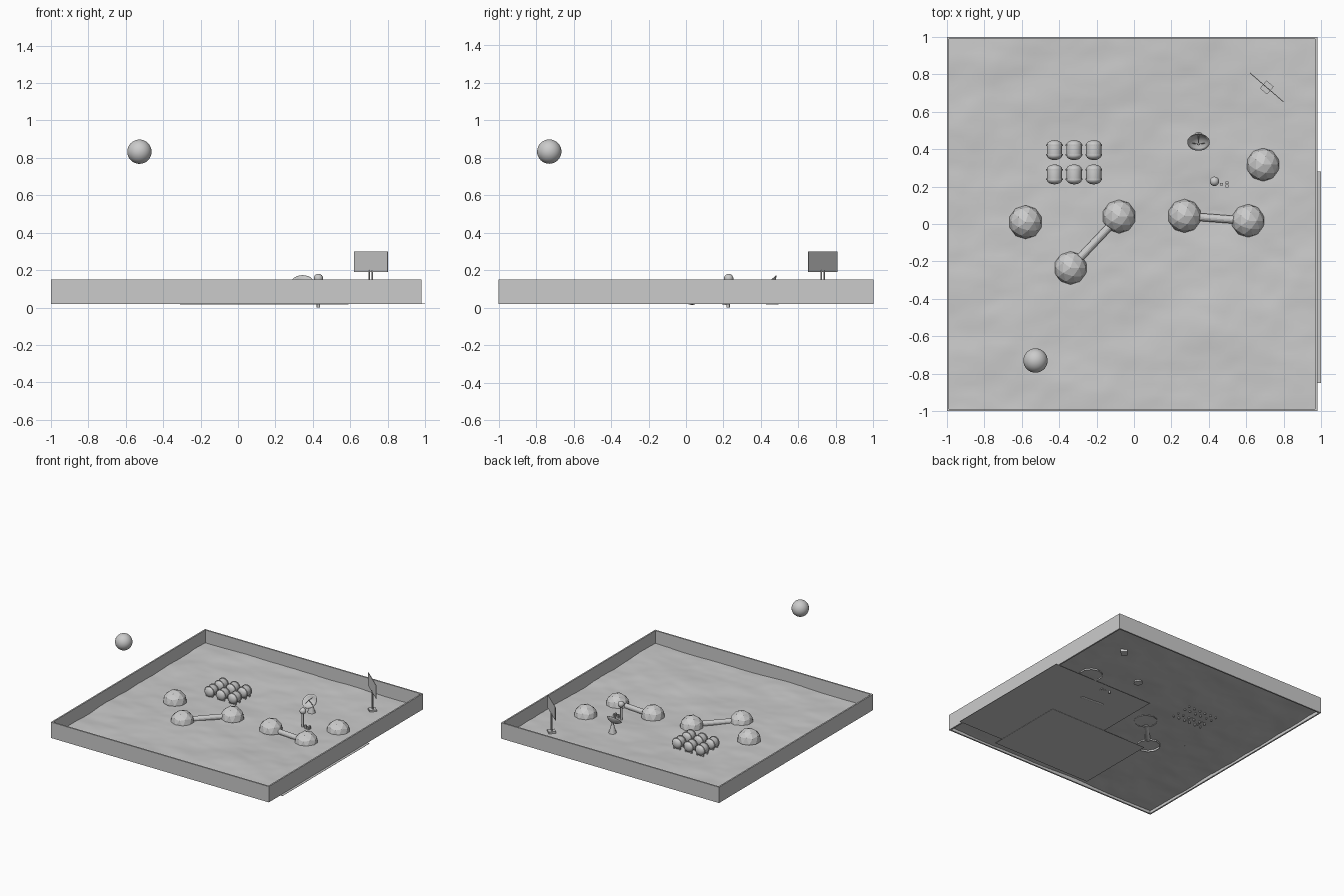
import bpy, bmesh, math
from mathutils import Vector, Matrix, noise

if "Cube" in bpy.data.objects:
    bpy.data.objects.remove(bpy.data.objects["Cube"])


def make(name, bm, smooth=False, loc=(0, 0, 0), rot=None):
    me = bpy.data.meshes.new(name)
    bm.to_mesh(me)
    bm.free()
    for p in me.polygons:
        p.use_smooth = smooth
    ob = bpy.data.objects.new(name, me)
    bpy.context.collection.objects.link(ob)
    ob.matrix_world = Matrix.Translation(loc) @ (rot or Matrix())
    return ob


def box(name, center, size, angle=0):
    bm = bmesh.new()
    bmesh.ops.create_cube(bm, size=1)
    bmesh.ops.scale(bm, vec=size, verts=bm.verts)
    return make(name, bm, loc=center, rot=Matrix.Rotation(angle, 4, 'Z'))


def rod(name, a, b, r1, r2=None, segs=16):
    a, b = Vector(a), Vector(b)
    bm = bmesh.new()
    bmesh.ops.create_cone(bm, cap_ends=True, segments=segs, radius1=r1,
                          radius2=r1 if r2 is None else r2, depth=(b - a).length)
    q = Vector((0, 0, 1)).rotation_difference(b - a).to_matrix().to_4x4()
    return make(name, bm, loc=(a + b) / 2, rot=q)


def ball(name, loc, r):
    bm = bmesh.new()
    bmesh.ops.create_uvsphere(bm, u_segments=32, v_segments=16, radius=r)
    return make(name, bm, True, loc)


def lathe(name, profile, loc, rot=None, steps=24, smooth=True):
    # spin a (radius, height) profile around local z
    bm = bmesh.new()
    vs = [bm.verts.new((r, 0, z)) for r, z in profile]
    es = [bm.edges.new(p) for p in zip(vs, vs[1:])]
    bmesh.ops.spin(bm, geom=vs + es, cent=(0, 0, 0), axis=(0, 0, 1),
                   angle=2 * math.pi, steps=steps)
    bmesh.ops.remove_doubles(bm, verts=bm.verts, dist=1e-4)
    bmesh.ops.recalc_face_normals(bm, faces=bm.faces)
    return make(name, bm, smooth, loc, rot)


# rolling ground sheet
def ground(x, y):
    dip = 0.018 * math.exp(-((x - 0.4) ** 2 + (y - 0.15) ** 2) / 0.3)
    n = noise.fractal(Vector((x * 2.2, y * 3.2, 3.7)), 1.0, 2.0, 4)
    return max(0.012, 0.044 - dip + 0.011 * n)


bm = bmesh.new()
bmesh.ops.create_grid(bm, x_segments=72, y_segments=72, size=1)
for v in bm.verts:
    x, y = v.co.x * 0.985 - 0.01, v.co.y * 0.995
    v.co = (x, y, ground(x, y))
make("terrain", bm, True)

# tray walls
for s, n in ((-1, "front"), (1, "back")):
    box(n + "_wall", (-0.01, s * 0.994, 0.085), (1.98, 0.012, 0.13))
for x, n in ((-0.994, "left"), (0.974, "right")):
    box(n + "_wall", (x, 0, 0.085), (0.012, 1.976, 0.13))

# flat sheets under the ground
box("ground_sheet_a", (0.54, -0.285, 0.021), (0.92, 1.13, 0.002))
box("ground_sheet_b", (0.14, -0.585, 0.017), (0.9, 0.67, 0.002))

# faceted domes
domes = [(-0.58, 0.01, 0.05), (-0.08, 0.04, 0.036), (-0.34, -0.235, 0.038),
         (0.27, 0.043, 0.03), (0.61, 0.017, 0.025), (0.69, 0.317, 0.025)]
for i, c in enumerate(domes):
    bm = bmesh.new()
    bmesh.ops.create_icosphere(bm, subdivisions=2, radius=0.09)
    bmesh.ops.bisect_plane(bm, geom=bm.verts[:] + bm.edges[:] + bm.faces[:],
                           plane_co=(0, 0, -0.005), plane_no=(0, 0, 1), clear_inner=True)
    make(f"dome_{i + 1}", bm, loc=c)

# connecting tunnels
for i, (a, b, z) in enumerate(((1, 2, 0.052), (3, 4, 0.036))):
    pa, pb = Vector(domes[a][:2] + (z,)), Vector(domes[b][:2] + (z,))
    d = (pb - pa).normalized() * 0.07
    rod(f"tunnel_{i + 1}", pa + d, pb - d, 0.021)

# storage tanks lying along y, with bands and feet
along_y = Matrix.Rotation(math.pi / 2, 4, 'X')
R, half, cap = 0.041, 0.028, 0.025
arc = [(R * math.cos(t * math.pi / 12), half + cap * math.sin(t * math.pi / 12)) for t in range(7)]
tank = [(r, -z) for r, z in reversed(arc)] + arc
for i, x in enumerate((-0.425, -0.32, -0.215)):
    for j, y in enumerate((0.265, 0.395)):
        tag = f"{i + 1}_{j + 1}"
        lathe("tank_" + tag, tank, (x, y, 0.08), along_y)
        for s in (-1, 1):
            z = s * 0.026
            lathe(f"tank_band_{tag}", [(0.04, z - 0.004), (0.045, z - 0.004),
                  (0.045, z + 0.004), (0.04, z + 0.004)], (x, y, 0.08), along_y, smooth=False)
            for t in (-1, 1):
                box(f"tank_foot_{tag}", (x + t * 0.025, y + s * 0.026, 0.042), (0.01, 0.01, 0.045))

# dish antenna: cone stand, bowl, feed and struts
rod("dish_stand", (0.345, 0.46, 0.018), (0.345, 0.46, 0.115), 0.034, 0.006)
tilt = Matrix.Rotation(math.radians(42), 4, 'X')
bowl_at = Vector((0.345, 0.455, 0.112))
bowl = [(0.0601 * k / 6, 0.028 * (k / 6) ** 2) for k in range(7)]
bowl += [(r, z - 0.003) for r, z in reversed(bowl)]
lathe("dish_bowl", bowl, bowl_at, tilt)
feed = bowl_at + tilt @ Vector((0, 0, 0.042))
ball("dish_feed", feed, 0.006)
for k in range(3):
    a = math.radians(90 + 120 * k)
    rod(f"dish_strut_{k + 1}", bowl_at + tilt @ Vector((0.04 * math.cos(a), 0.04 * math.sin(a), 0.012)),
        feed, 0.0018, segs=6)

# sensor mast with ball head and equipment boxes
rod("mast_post", (0.43, 0.225, 0.0), (0.43, 0.225, 0.145), 0.009)
ball("mast_head", (0.43, 0.228, 0.155), 0.025)
for i, (x, y) in enumerate(((0.468, 0.213), (0.497, 0.22), (0.497, 0.203))):
    box(f"mast_box_{i + 1}", (x, y, 0.035), (0.014, 0.014, 0.04))

# upright sign panel on two posts
ang = math.atan2(-0.155, 0.18)
side = Vector((math.cos(ang), math.sin(ang), 0))
mid = Vector((0.71, 0.73, 0))
box("panel_base", mid + Vector((0, 0, 0.038)), (0.05, 0.055, 0.035), ang)
for s in (-1, 1):
    p = mid + side * s * 0.012
    rod(f"panel_post_{s + 2}", p + Vector((0, 0, 0.04)), p + Vector((0, 0, 0.2)), 0.004, segs=8)
box("panel", mid + Vector((0, 0, 0.245)), (0.237, 0.004, 0.108), ang)

# floating ball
ball("floating_ball", (-0.527, -0.73, 0.833), 0.065)
